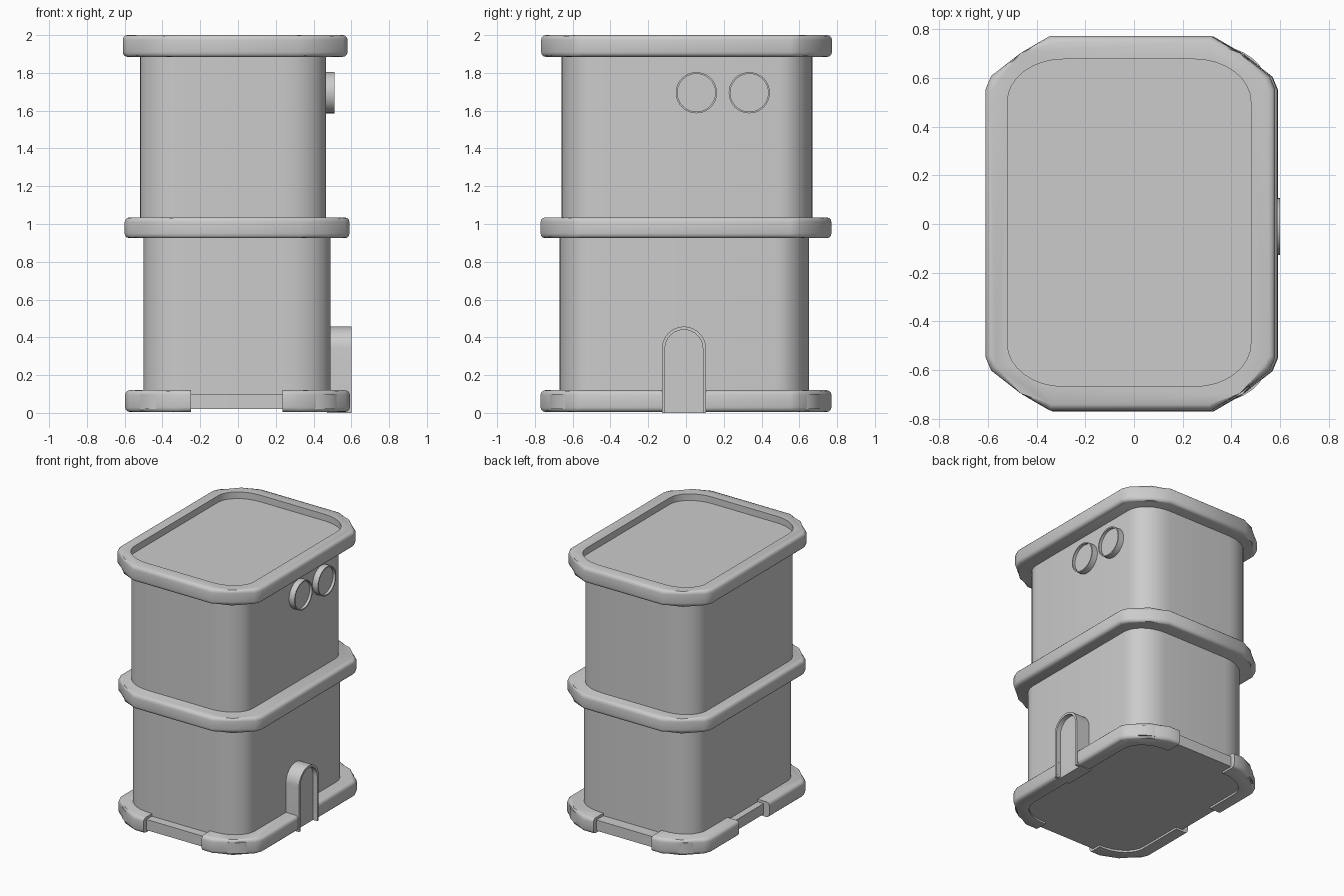
import bpy, bmesh, math

if "Cube" in bpy.data.objects:
    bpy.data.objects.remove(bpy.data.objects["Cube"])


def rounded(cx, cy, hx, hy, rx=0.23, ry=0.175, n=8):
    """Rounded rectangle outline, counter-clockwise."""
    pts = []
    for k in range(4):
        sx, sy = ((1, 1), (-1, 1), (-1, -1), (1, -1))[k]
        for i in range(n + 1):
            a = (k + i / n) * math.pi / 2
            pts.append((cx + sx * (hx - rx) + rx * math.cos(a),
                        cy + sy * (hy - ry) + ry * math.sin(a)))
    return pts


def chamfered(cx, cy):
    """Wide-cornered outline of the trim bands."""
    corner = [(0.595, 0.55), (0.572, 0.605), (0.45, 0.70), (0.33, 0.77)]
    pts = []
    for sx, sy in ((1, 1), (-1, 1), (-1, -1), (1, -1)):
        c = corner if sx * sy > 0 else corner[::-1]
        pts += [(cx + sx * x, cy + sy * y) for x, y in c]
    return pts


def prism(name, pts, lo, hi, axis='Z', bevel=0):
    """Extrude an outline along Z, or a (y, z) outline along X."""
    def place(p, h):
        return (p[0], p[1], h) if axis == 'Z' else (h, p[0], p[1])
    bm = bmesh.new()
    a = [bm.verts.new(place(p, lo)) for p in pts]
    b = [bm.verts.new(place(p, hi)) for p in pts]
    bm.faces.new(a[::-1])
    bm.faces.new(b)
    for i in range(len(pts)):
        j = (i + 1) % len(pts)
        bm.faces.new((a[i], a[j], b[j], b[i]))
    if bevel:
        caps = [e for e in bm.edges
                if abs(e.verts[0].co.z - e.verts[1].co.z) < 1e-6]
        bmesh.ops.bevel(bm, geom=caps, offset=bevel, segments=3,
                        profile=0.5, affect='EDGES')
    bmesh.ops.recalc_face_normals(bm, faces=bm.faces[:])
    me = bpy.data.meshes.new(name)
    bm.to_mesh(me)
    bm.free()
    ob = bpy.data.objects.new(name, me)
    bpy.context.collection.objects.link(ob)
    return ob


def rect(x0, x1, y0, y1):
    return [(x0, y0), (x1, y0), (x1, y1), (x0, y1)]


def activate(ob):
    bpy.ops.object.select_all(action='DESELECT')
    ob.select_set(True)
    bpy.context.view_layer.objects.active = ob


def cut(ob, cutter):
    activate(ob)
    m = ob.modifiers.new("cut", 'BOOLEAN')
    m.operation, m.solver, m.object = 'DIFFERENCE', 'EXACT', cutter
    bpy.ops.object.modifier_apply(modifier=m.name)
    bpy.data.objects.remove(cutter)


# Two storeys
prism("lower_wall", rounded(-0.005, -0.01, 0.495, 0.66), 0.02, 0.98)
prism("upper_wall", rounded(-0.0275, 0.005, 0.4925, 0.665), 0.98, 1.93)

# Trim bands
prism("middle_band", chamfered(-0.005, 0), 0.925, 1.035, bevel=0.025)
top = prism("roof_rim", chamfered(-0.015, 0.003), 1.885, 2.0, bevel=0.025)
cut(top, prism("cutter", rounded(-0.02, 0.005, 0.5, 0.672), 1.95, 2.1))

# Base band, hollow underneath, with gaps on each side
base = prism("base_band", chamfered(-0.003, 0), 0.005, 0.12, bevel=0.025)
cut(base, prism("cutter", rounded(-0.005, -0.01, 0.49, 0.655), -0.1, 0.025))
for r in (rect(-0.25, 0.235, -0.9, -0.6), rect(-0.25, 0.235, 0.6, 0.9),
          rect(-0.9, -0.48, -0.14, 0.22), rect(0.48, 0.9, -0.11, 0.09)):
    cut(base, prism("cutter", r, -0.1, 0.3))
prism("base_strip", rounded(0, 0, 0.55, 0.735), 0.02, 0.1)


# Arched door and round windows on the right side
def arch(r, n=20):
    c, spring = -0.011, 0.34
    return [(c - r, 0), (c + r, 0)] + [
        (c + r * math.cos(math.pi * i / n), spring + r * math.sin(math.pi * i / n))
        for i in range(n + 1)]


def circle(cy, r, n=40):
    return [(cy + r * math.cos(2 * math.pi * i / n),
             1.695 + r * math.sin(2 * math.pi * i / n)) for i in range(n)]


door = prism("door_frame", arch(0.117), 0.47, 0.6, 'X')
cut(door, prism("cutter", [(y, z if z > 0 else -0.1) for y, z in arch(0.1)],
                0.3, 0.8, 'X'))
prism("door_panel", arch(0.105), 0.47, 0.565, 'X')

for side, cy in (("front", 0.055), ("back", 0.335)):
    win = prism(side + "_window_frame", circle(cy, 0.109), 0.44, 0.51, 'X')
    cut(win, prism("cutter", circle(cy, 0.1), 0.3, 0.8, 'X'))
    prism(side + "_window_pane", circle(cy, 0.102), 0.44, 0.49, 'X')

# Smooth curves, crisp edges
for ob in bpy.context.collection.objects[:]:
    activate(ob)
    bpy.ops.object.shade_smooth_by_angle(angle=math.radians(35))
